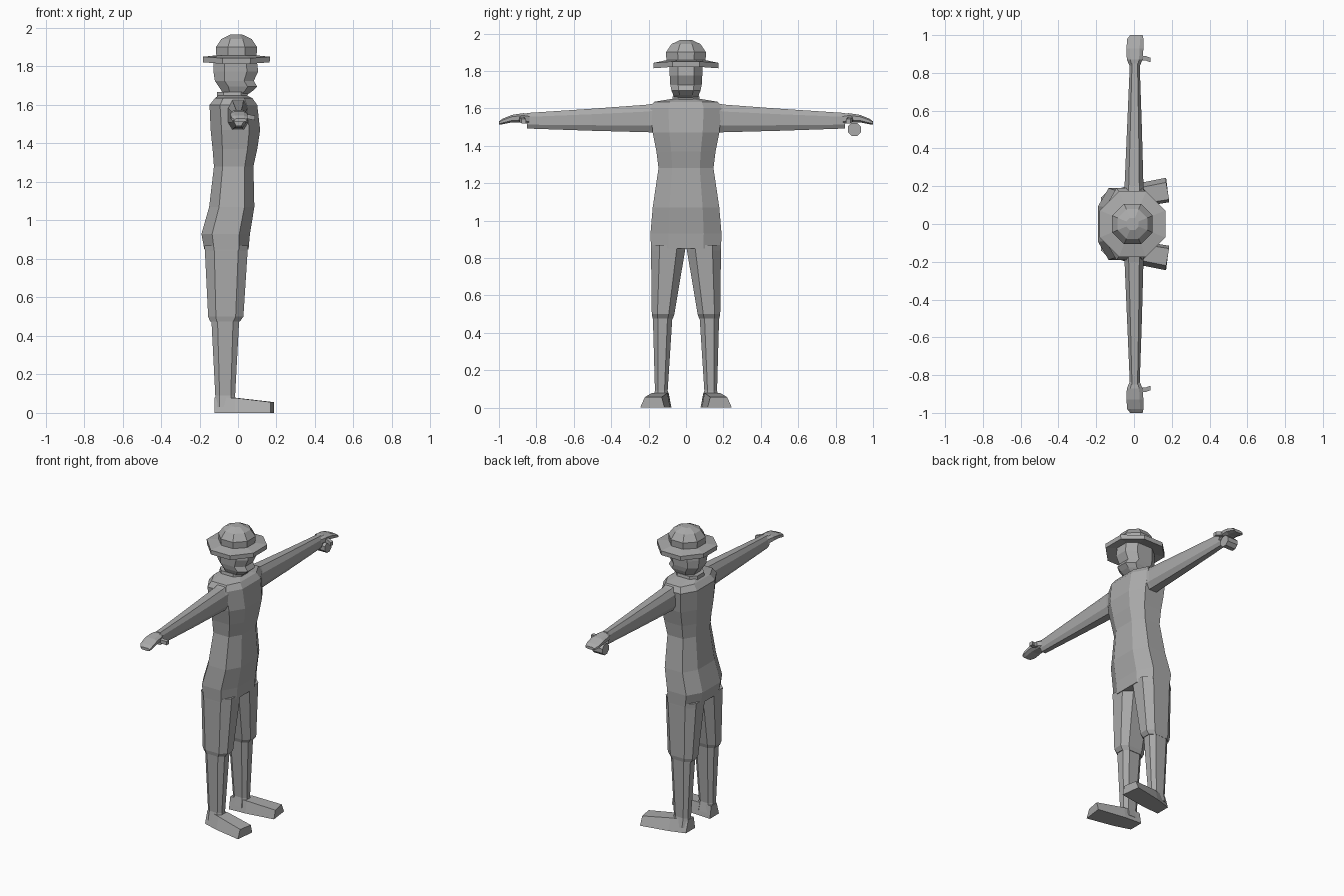
import bpy, bmesh, math

cube = bpy.data.objects.get("Cube")
if cube:
    bpy.data.objects.remove(cube)

GREY = (0.4, 0.4, 0.4, 1)
mat = bpy.data.materials.new("plain grey")
mat.use_nodes = True
mat.diffuse_color = GREY
mat.node_tree.nodes["Principled BSDF"].inputs["Base Color"].default_value = GREY


def loft(name, rings, mirror=False):
    """Skin a list of equal-length rings, capping both ends."""
    bm = bmesh.new()
    loops = [[bm.verts.new(p) for p in ring] for ring in rings]
    n = len(loops[0])
    for a, b in zip(loops, loops[1:]):
        for i in range(n):
            j = (i + 1) % n
            bm.faces.new((a[i], a[j], b[j], b[i]))
    bm.faces.new(loops[0])
    bm.faces.new(loops[-1])
    bmesh.ops.recalc_face_normals(bm, faces=bm.faces)
    mesh = bpy.data.meshes.new(name)
    bm.to_mesh(mesh)
    bm.free()
    mesh.materials.append(mat)
    obj = bpy.data.objects.new(name, mesh)
    bpy.context.collection.objects.link(obj)
    if mirror:
        mod = obj.modifiers.new("mirror", "MIRROR")
        mod.use_axis = (False, True, False)
    return obj


def octagon(u0, u1, v0, v1, cu=0.22, cv=0.25):
    """Rectangle with cut corners; cu and cv are corner sizes as fractions."""
    du, dv = (u1 - u0) * cu, (v1 - v0) * cv
    return [(u0 + du, v0), (u1 - du, v0), (u1, v0 + dv), (u1, v1 - dv),
            (u1 - du, v1), (u0 + du, v1), (u0, v1 - dv), (u0, v0 + dv)]


def level(z, x0, x1, y0, y1, **cut):
    return [(x, y, z) for x, y in octagon(x0, x1, y0, y1, **cut)]


def upright(name, rows, mirror=False, **cut):
    return loft(name, [level(*r, **cut) for r in rows], mirror)


def sideways(name, rows, mirror=True, **cut):
    """Rows of y, x range, z range."""
    return loft(name, [[(x, y, z) for x, z in octagon(*r, **cut)]
                       for y, *r in rows], mirror)


# Jacket from hem to shoulders: height, back, front, half width
torso = [(0.85, -0.175, 0.055, 0.187), (0.93, -0.19, 0.062, 0.19),
         (1.07, -0.15, 0.085, 0.178), (1.28, -0.125, 0.08, 0.147),
         (1.37, -0.132, 0.10, 0.158), (1.47, -0.142, 0.115, 0.178),
         (1.60, -0.148, 0.10, 0.19), (1.635, -0.12, 0.075, 0.17),
         (1.65, -0.10, 0.045, 0.08)]
upright("jacket", [(z, b, f, -w, w) for z, b, f, w in torso])
upright("collar", [(1.64, -0.11, 0.05, -0.075, 0.075),
                   (1.668, -0.11, 0.05, -0.07, 0.07)])

# Trouser legs, then shins below the hem
upright("trouser_leg", [(0.87, -0.175, 0.052, 0.0, 0.187),
                        (0.84, -0.172, 0.05, 0.005, 0.187),
                        (0.50, -0.155, 0.028, 0.062, 0.183),
                        (0.475, -0.145, 0.01, 0.07, 0.178)], True)
upright("shin", [(0.48, -0.138, 0.006, 0.073, 0.177),
                 (0.09, -0.118, -0.015, 0.098, 0.166),
                 (0.03, -0.12, -0.01, 0.085, 0.18)], True)


def foot_ring(x, inner, outer, top, shift):
    """Cross-section of the foot, wider at the sole."""
    return [(x + shift, inner, 0), (x, outer, 0),
            (x, outer - 0.025, top), (x + shift, inner + 0.015, top)]


loft("foot", [foot_ring(-0.122, 0.078, 0.175, 0.08, 0.0),
              foot_ring(-0.015, 0.085, 0.208, 0.078, 0.01),
              foot_ring(0.17, 0.115, 0.245, 0.056, 0.016)], True)

# Arms and hands stretched out sideways
sideways("arm", [(0.13, -0.055, 0.06, 1.47, 1.635),
                 (0.20, -0.05, 0.05, 1.472, 1.62),
                 (0.50, -0.037, 0.042, 1.48, 1.598),
                 (0.85, -0.022, 0.03, 1.492, 1.575)])
sideways("hand", [(0.83, -0.02, 0.028, 1.51, 1.57),
                  (0.87, -0.038, 0.045, 1.525, 1.574),
                  (0.93, -0.04, 0.05, 1.525, 1.565),
                  (0.98, -0.036, 0.05, 1.515, 1.545),
                  (1.0, -0.02, 0.046, 1.512, 1.53)])
loft("thumb", [[(x, y + dy, z + dz) for dy, dz in
                ((-0.012, -0.012), (0.012, -0.012), (0.012, 0.012), (-0.012, 0.012))]
               for x, y, z in ((0.02, 0.875, 1.545), (0.06, 0.878, 1.538),
                               (0.088, 0.868, 1.532))], True)


def circle(r, count=8, turn=0.5):
    return [(r * math.cos((i + turn) * math.tau / count),
             r * math.sin((i + turn) * math.tau / count)) for i in range(count)]


# Small round object under one hand
loft("held_cylinder", [[(x, 0.9 + a, 1.487 + b) for a, b in circle(0.038)]
                       for x in (-0.035, 0.04)])

# Head with a jutting chin
upright("head", [(1.655, -0.075, 0.05, -0.06, 0.06),
                 (1.672, -0.085, 0.075, -0.068, 0.068),
                 (1.695, -0.10, 0.10, -0.078, 0.078),
                 (1.725, -0.12, 0.082, -0.084, 0.084),
                 (1.775, -0.128, 0.105, -0.087, 0.087),
                 (1.85, -0.125, 0.095, -0.087, 0.087)], cu=0.25)

# Hat: dome and a drooping brim
CX = -0.008
loft("hat_crown", [[(CX + x, y, z) for x, y in circle(r)]
                   for r, z in ((0.112, 1.835), (0.116, 1.90),
                                (0.085, 1.943), (0.035, 1.965))])


def brim_ring(r, z, droop):
    return [(CX + x, y, z - droop * abs(y) / r) for x, y in circle(r)]


loft("hat_brim", [brim_ring(0.09, 1.838, 0), brim_ring(0.187, 1.827, 0.014),
                  brim_ring(0.188, 1.856, 0.014), brim_ring(0.11, 1.858, 0)])
